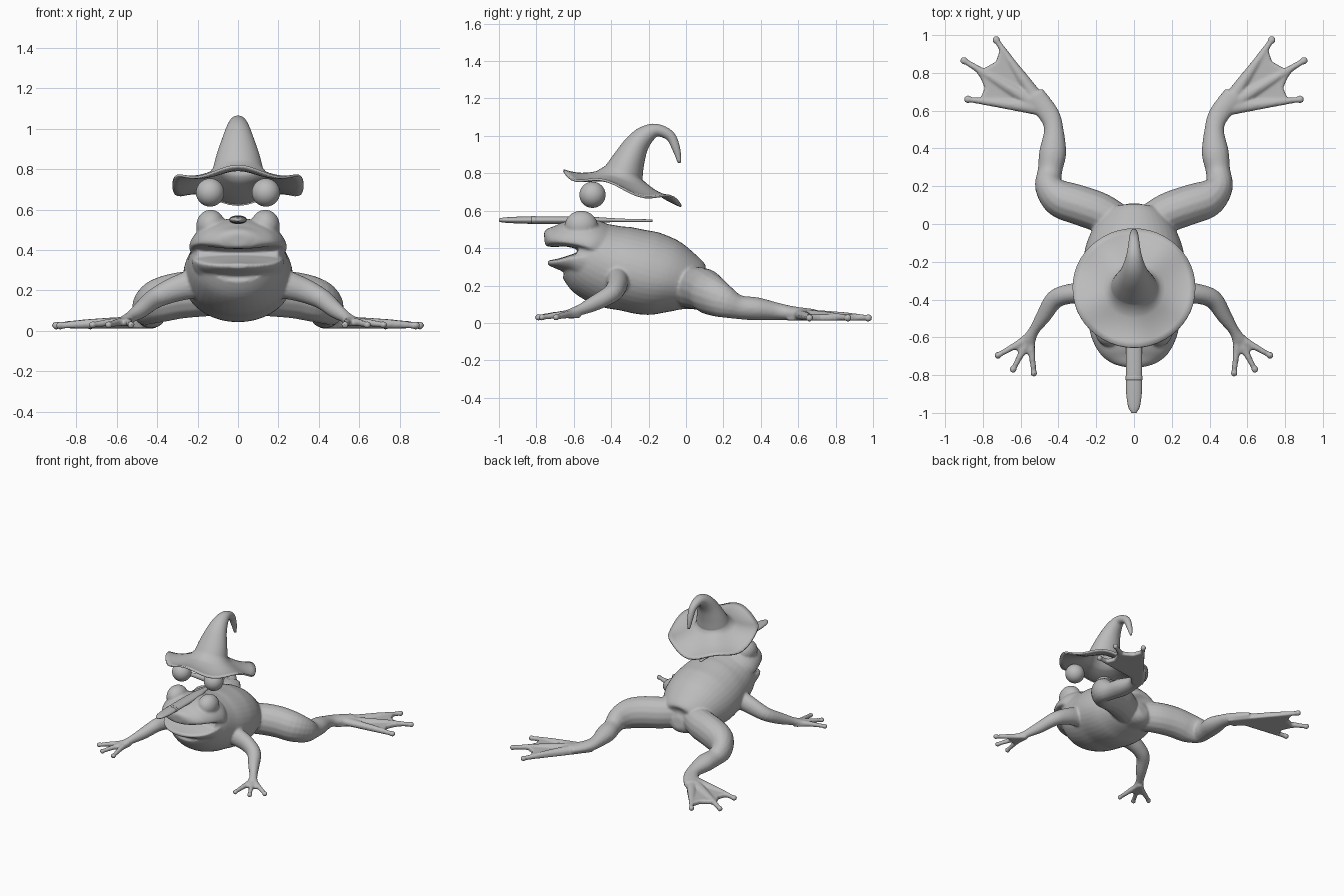
import bpy, bmesh
from math import sin, cos, pi
from mathutils import Vector, Matrix

cube = bpy.data.objects.get("Cube")
if cube:
    bpy.data.objects.remove(cube)

grey = bpy.data.materials.new("clay grey")
grey.use_nodes = True
grey.diffuse_color = (0.5, 0.5, 0.5, 1)
grey.node_tree.nodes["Principled BSDF"].inputs["Base Color"].default_value = (0.5, 0.5, 0.5, 1)


def finish(bm, name):
    bmesh.ops.recalc_face_normals(bm, faces=bm.faces)
    mesh = bpy.data.meshes.new(name)
    bm.to_mesh(mesh)
    bm.free()
    mesh.shade_smooth()
    mesh.materials.append(grey)
    obj = bpy.data.objects.new(name, mesh)
    bpy.context.collection.objects.link(obj)
    return obj


def spline(stations, steps=4):
    """Smooth curve through stations of (x, y, z, width, up, down)."""
    s = [Vector(p) for p in stations]
    s = [s[0]] + s + [s[-1]]
    out = []
    for a, b, c, d in zip(s, s[1:], s[2:], s[3:]):
        for i in range(steps):
            t = i / steps
            out.append(b + (c - a) * t / 2 + (a * 2 - b * 5 + c * 4 - d) * t * t / 2
                       + (b * 3 - a - c * 3 + d) * t ** 3 / 2)
    return out + [s[-1]]


def section_rings(stations, n, side_axis=None):
    path = spline(stations)
    points = [Vector(p[:3]) for p in path]
    rings = []
    for i, p in enumerate(path):
        along = (points[min(i + 1, len(path) - 1)] - points[max(i - 1, 0)]).normalized()
        side = side_axis or along.cross(Vector((0, 0, 1))).normalized()
        up = side.cross(along).normalized()
        ring = []
        for k in range(n):
            t = 2 * pi * k / n
            height = p[4] if sin(t) > 0 else p[5]
            ring.append(points[i] + side * p[3] * cos(t) + up * height * sin(t))
        rings.append(ring)
    return rings


def skin(bm, rings, cap_start=True):
    rows = [[bm.verts.new(p) for p in ring] for ring in rings]
    n = len(rows[0])
    for a, b in zip(rows, rows[1:]):
        for k in range(n):
            bm.faces.new((a[k], a[(k + 1) % n], b[(k + 1) % n], b[k]))
    if cap_start:
        bm.faces.new(rows[0])
    bm.faces.new(rows[-1])


def trunk(bm, rows, n=40):
    """Loft along y from rows of (y, z, width, up, down)."""
    skin(bm, section_rings([(0,) + r for r in rows], n))


def limb(bm, rows, mirror, n=16):
    """Loft from rows of (x, y, z, width, height)."""
    skin(bm, section_rings([(x * mirror, y, z, w, h, h) for x, y, z, w, h in rows], n))


def ball(bm, center, radius, scale=(1, 1, 1)):
    bmesh.ops.create_uvsphere(bm, u_segments=32, v_segments=16, radius=radius,
                              matrix=Matrix.Translation(center) @ Matrix.Diagonal((*scale, 1)))


def web(bm, outline, low, high, mirror):
    """Flat webbing between toes."""
    base = bm.faces.new([bm.verts.new((x * mirror, y, low)) for x, y in outline])
    grown = bmesh.ops.extrude_face_region(bm, geom=[base])["geom"]
    top = [v for v in grown if isinstance(v, bmesh.types.BMVert)]
    bmesh.ops.translate(bm, verts=top, vec=(0, 0, high - low))


# Frog: torso, upper head and lower jaw, fused with the limbs below
frog = bmesh.new()
trunk(frog, [(-.57, .40, .20, .15, .18), (-.5, .36, .235, .19, .22), (-.4, .31, .255, .22, .23),
             (-.3, .28, .27, .23, .22), (-.2, .25, .27, .24, .21), (-.1, .23, .25, .22, .185),
             (0, .2, .2, .17, .14), (.07, .17, .13, .12, .1), (.105, .17, .04, .04, .04)])
trunk(frog, [(-.757, .45, .05, .03, .03), (-.74, .45, .11, .06, .04), (-.70, .44, .17, .09, .035),
             (-.64, .43, .21, .12, .022), (-.57, .42, .235, .14, .03), (-.5, .40, .24, .15, .05),
             (-.42, .36, .2, .15, .1)])
trunk(frog, [(-.738, .325, .05, .01, .015), (-.71, .325, .12, .013, .03), (-.66, .335, .185, .015, .07),
             (-.6, .35, .22, .02, .13), (-.52, .35, .23, .05, .18)])

for m in (1, -1):
    # Brow bump under each eye
    ball(frog, (.135 * m, -.56, .52), .08, (.9, 1.1, 1))

    # Hind leg
    limb(frog, [(.08, .0, .19, .1, .11), (.18, .06, .185, .105, .115), (.29, .1, .175, .105, .115),
                (.39, .135, .15, .1, .11), (.45, .2, .115, .075, .09), (.445, .28, .085, .065, .065),
                (.43, .38, .075, .072, .062), (.425, .5, .06, .052, .045), (.45, .58, .05, .055, .038),
                (.53, .68, .045, .06, .03)], m)
    web(frog, [(.4, .58), (.55, .77), (.7, .95), (.73, .86), (.8, .82), (.86, .84),
               (.81, .77), (.79, .72), (.81, .67), (.68, .635), (.55, .62), (.48, .54)], .012, .046, m)
    for x, y in ((.73, .975), (.9, .865), (.88, .66)):
        limb(frog, [(.48, .61, .045, .04, .03), (.48 + (x - .48) * .6, .61 + (y - .61) * .6, .036, .024, .024),
                    (x, y, .027, .014, .016)], m)
        ball(frog, (x * m, y, .027), .021)

    # Arm
    limb(frog, [(.17, -.36, .24, .07, .08), (.25, -.365, .225, .06, .07), (.34, -.37, .195, .053, .06),
                (.42, -.4, .155, .05, .05), (.48, -.49, .105, .04, .042), (.53, -.565, .07, .028, .03),
                (.56, -.62, .05, .04, .025)], m)
    web(frog, [(.52, -.58), (.55, -.56), (.65, -.645), (.615, -.67), (.6, -.7), (.57, -.685), (.535, -.7)],
        .025, .055, m)
    for x, y in ((.72, -.695), (.64, -.77), (.53, -.79)):
        limb(frog, [(.55, -.6, .052, .025, .022), (.55 + (x - .55) * .6, -.6 + (y + .6) * .6, .04, .017, .018),
                    (x, y, .03, .014, .014)], m)
        ball(frog, (x * m, y, .03), .019)

body = finish(frog, "frog_body")
remesh = body.modifiers.new("fuse", "REMESH")
remesh.mode = "VOXEL"
remesh.voxel_size = 0.008
remesh.use_smooth_shade = True
smooth = body.modifiers.new("soften", "SMOOTH")
smooth.factor = 0.5
smooth.iterations = 6

# Eyes
for m, side in ((1, "left"), (-1, "right")):
    eye = bmesh.new()
    ball(eye, (.138 * m, -.5, .685), .07)
    finish(eye, side + "_eye")

# Hat: wavy tilted brim running into a cone with a curled tip
N = 48
brim = []
for f in (1, .9, .8, .7, .6, .5, .43):
    ring = []
    for k in range(N):
        t = 2 * pi * k / N
        wave = .02 * cos(5 * (t - pi / 2)) * f * f
        lift = .05 * ((1 - f) / .57) ** 2
        ring.append(Vector((.325 * f * cos(t), -.34 - .315 * f * sin(t),
                            .72 + .076 * f * sin(t) + wave + lift)))
    brim.append(ring)
cone = [(-.333, .80, .118, .1), (-.305, .87, .1, .08), (-.265, .95, .072, .06), (-.215, 1.005, .05, .045),
        (-.155, 1.03, .032, .028), (-.085, 1.0, .021, .021), (-.052, .93, .015, .015), (-.035, .86, .004, .004)]
hat = bmesh.new()
skin(hat, brim + section_rings([(0, y, z, w, h, h) for y, z, w, h in cone], N, Vector((1, 0, 0))), False)
hat_obj = finish(hat, "pointed_hat")
solid = hat_obj.modifiers.new("thickness", "SOLIDIFY")
solid.thickness = 0.012
solid.offset = 0

# Flat brush lying along the snout, with a raised band
brush = bmesh.new()
trunk(brush, [(-1, .55, .012, .008, .008), (-.97, .55, .03, .014, .014), (-.9, .55, .041, .018, .018),
              (-.82, .55, .042, .02, .02), (-.65, .55, .042, .02, .02), (-.5, .55, .036, .017, .017),
              (-.42, .55, .02, .012, .012), (-.3, .548, .012, .008, .008), (-.18, .547, .01, .007, .007)], 20)
finish(brush, "brush")
band = bmesh.new()
trunk(band, [(-.825, .55, .044, .022, .022), (-.805, .55, .044, .022, .022)], 20)
finish(band, "brush_band")
